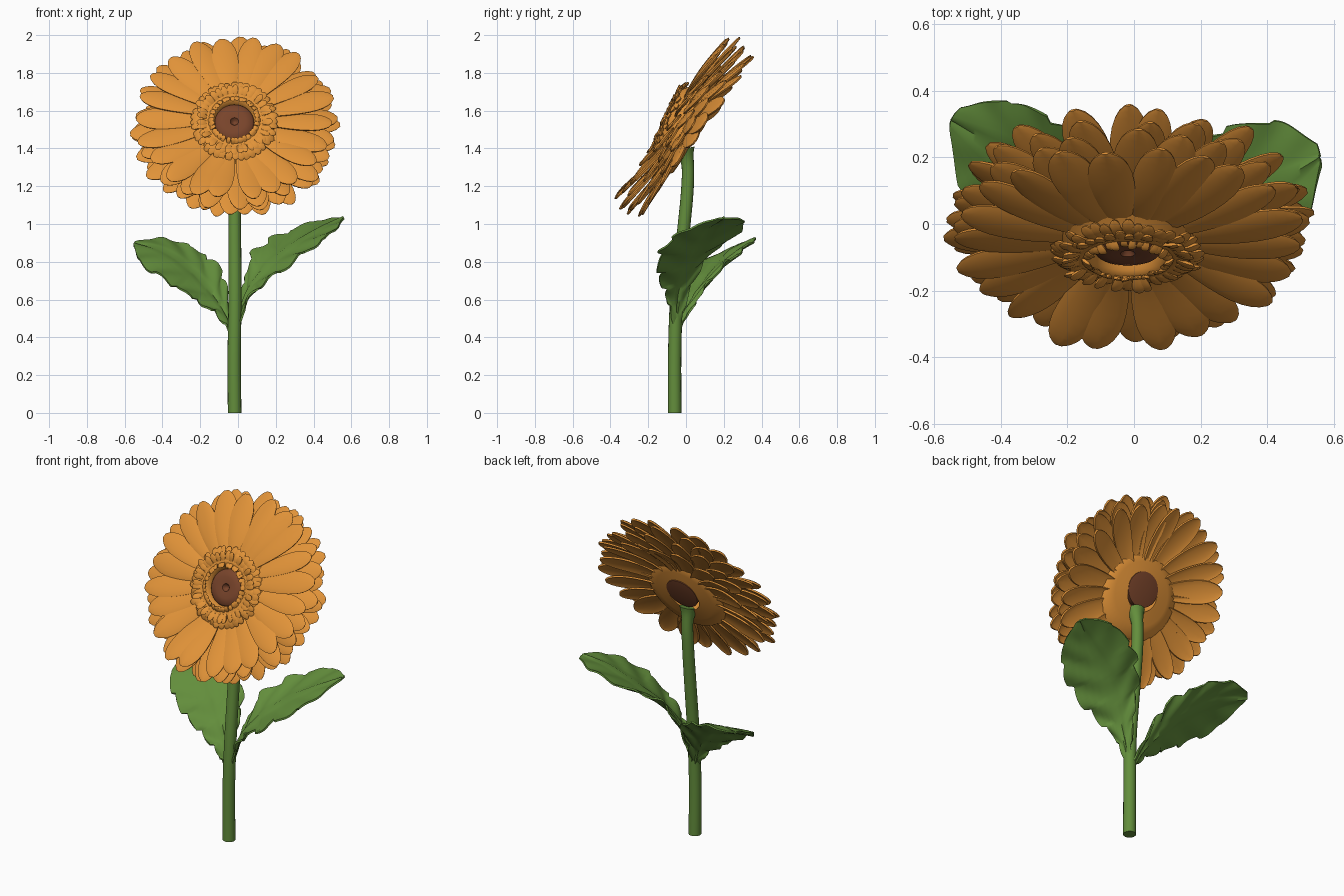
import bpy, bmesh, math, random
from mathutils import Vector, Matrix

random.seed(4)
if "Cube" in bpy.data.objects:
    bpy.data.objects.remove(bpy.data.objects["Cube"])


def material(name, colour):
    m = bpy.data.materials.new(name)
    m.use_nodes = True
    m.diffuse_color = (*colour, 1)
    bsdf = m.node_tree.nodes["Principled BSDF"]
    bsdf.inputs["Base Color"].default_value = (*colour, 1)
    bsdf.inputs["Roughness"].default_value = 0.8
    return m


ORANGE = material("petal orange", (0.75, 0.29, 0.04))
BROWN = material("centre brown", (0.19, 0.058, 0.024))
GREEN = material("leaf green", (0.125, 0.27, 0.045))

# The flower head leans back, its core a little less: local z is the way each faces
HEAD = Matrix.Translation((-0.015, -0.005, 1.51)) @ Matrix.Rotation(math.radians(55), 4, "X")
CORE = Matrix.Translation((-0.019, 0.002, 1.502)) @ Matrix.Rotation(math.radians(66), 4, "X")
REAR = CORE @ Matrix.Translation((0.004, 0.025, 0))


def add_grid(bm, rows, closed=False, caps=False):
    """Skin rows of points with quads."""
    vs = [[bm.verts.new(p) for p in row] for row in rows]
    n = len(vs[0])
    for a, b in zip(vs, vs[1:]):
        for i in range(n if closed else n - 1):
            j = (i + 1) % n
            bm.faces.new((a[i], a[j], b[j], b[i]))
    if caps:
        bm.faces.new(vs[0])
        bm.faces.new(vs[-1])


def finish(name, bm, mat, matrix=None, thickness=0, angle=50):
    bmesh.ops.recalc_face_normals(bm, faces=bm.faces)
    me = bpy.data.meshes.new(name)
    bm.to_mesh(me)
    bm.free()
    me.materials.append(mat)
    ob = bpy.data.objects.new(name, me)
    bpy.context.collection.objects.link(ob)
    if matrix:
        ob.matrix_world = matrix
    bpy.ops.object.select_all(action="DESELECT")
    ob.select_set(True)
    bpy.context.view_layer.objects.active = ob
    if thickness:
        mod = ob.modifiers.new("thickness", "SOLIDIFY")
        mod.thickness = thickness
        mod.offset = 0
        bpy.ops.object.modifier_apply(modifier=mod.name)
    bpy.ops.object.shade_smooth_by_angle(angle=math.radians(angle))


def lathe(name, profile, mat, matrix, closed_loop=False, steps=48):
    """Spin a (radius, height) profile about the local z axis."""
    if closed_loop:
        profile = profile + profile[:1]
    rows = [[(r * math.cos(k * math.tau / steps), r * math.sin(k * math.tau / steps), h)
             for k in range(steps)] for r, h in profile]
    bm = bmesh.new()
    add_grid(bm, rows, closed=True, caps=not closed_loop)
    bmesh.ops.remove_doubles(bm, verts=bm.verts, dist=0.0001)
    finish(name, bm, mat, matrix)


def spline(pts, s):
    """Smooth interpolation through points, s from 0 to 1."""
    p = [Vector(q) for q in pts]
    p = [2 * p[0] - p[1]] + p + [2 * p[-1] - p[-2]]
    x = s * (len(p) - 3)
    i = min(int(x), len(p) - 4)
    t = x - i
    a, b, c, d = p[i:i + 4]
    return b + 0.5 * t * (c - a + t * (2 * a - 5 * b + 4 * c - d + t * (3 * (b - c) + d - a)))


def petal(bm, angle, r0, r1, h0, h1, width, arch, lift, steps=10):
    """One cupped, round-tipped petal running out from radius r0 to r1."""
    rot = Matrix.Rotation(angle, 3, "Z")
    twist = random.uniform(-0.14, 0.14)
    rows = []
    for k in range(steps + 1):
        t = math.sin(k / steps * math.pi / 2)
        r = r0 + (r1 - r0) * t
        if t < 0.65:
            w = 0.45 + 0.55 * math.sin(t / 0.65 * math.pi / 2)
        else:
            w = math.sqrt(max(0.02, 1 - ((t - 0.65) / 0.35) ** 2))
        row = []
        for v in (-1, -0.55, 0, 0.55, 1):
            y = v * w * width / 2
            h = h0 + (h1 - h0) * t + arch * math.sin(math.pi * t)
            h += (0.013 * (1 - v * v) - 0.006 * (v == 0)) * w * width / 0.12 + y * twist
            # The base follows the steeper core, and side petals sweep back a little
            h += lift * r * math.sin(angle) * (1 - t) ** 1.5
            h -= 0.04 * abs(r1 - r0) * (t * math.cos(angle)) ** 2
            row.append(rot @ Vector((r, y, h)))
        rows.append(row)
    add_grid(bm, rows)


def petal_ring(name, matrix, count, r0, r1, h0, h1, width, arch, phase, jitter, lift=0.0):
    bm = bmesh.new()
    for k in range(count):
        a = (k + phase + random.uniform(-0.2, 0.2)) * math.tau / count
        reach = r1 + (r1 - r0) * random.uniform(-0.06, 0.03)
        petal(bm, a, r0, reach, h0, h1 + random.uniform(-jitter, jitter),
              width * random.uniform(0.87, 1.1), arch, lift)
    finish(name, bm, ORANGE, matrix, thickness=0.01)


# Ray petals, front layer to back layer
petal_ring("petals_front", HEAD, 22, 0.17, 0.53, 0.06, 0.077, 0.125, 0.0, 0.0, 0.013, 0.2)
petal_ring("petals_upper_middle", HEAD, 22, 0.15, 0.548, 0.032, 0.034, 0.125, 0.0, 0.5, 0.014, 0.2)
petal_ring("petals_lower_middle", HEAD, 22, 0.14, 0.548, 0.0, -0.018, 0.125, 0.0, 0.25, 0.014, 0.2)
petal_ring("petals_back", HEAD, 22, 0.13, 0.528, -0.032, -0.072, 0.125, 0.008, 0.7, 0.013, 0.2)

# Raised collar that carries the florets and closes the back of the head
lathe("flower_collar", [(0.1, 0.06), (0.112, 0.105), (0.135, 0.12), (0.16, 0.12), (0.19, 0.1),
                        (0.215, 0.075), (0.26, 0.05), (0.27, 0.01), (0.24, -0.03), (0.18, -0.042),
                        (0.1, -0.052)], ORANGE, CORE, closed_loop=True)

# Small ruffled florets around the collar
petal_ring("florets_outer", CORE, 40, 0.16, 0.228, 0.105, 0.1, 0.036, 0.008, 0.0, 0.015)
petal_ring("florets_middle", CORE, 38, 0.145, 0.2, 0.112, 0.124, 0.03, 0.004, 0.4, 0.013)
petal_ring("florets_inner", CORE, 34, 0.14, 0.11, 0.108, 0.128, 0.022, 0.006, 0.0, 0.01)

# Brown centre at the front, and its matching disc at the back
lathe("flower_centre", [(0.004, 0.08), (0.014, 0.086), (0.022, 0.1), (0.06, 0.104), (0.095, 0.096),
                        (0.104, 0.085), (0.104, 0.02), (0.004, 0.02)], BROWN, CORE)
lathe("centre_back", [(0.004, -0.02), (0.1, -0.02), (0.1, -0.054), (0.06, -0.06), (0.004, -0.06)],
      BROWN, REAR)

# Stem: a gently bent tube, flared under the flower
path = [(-0.018, -0.06, 0), (-0.02, -0.06, 0.3), (-0.016, -0.05, 0.6), (-0.017, -0.02, 0.9),
        (-0.018, 0.005, 1.15), (-0.016, 0.01, 1.3), (-0.015, -0.008, 1.4)]
rows = []
for k in range(31):
    s = k / 30
    c = spline(path, s)
    t = (spline(path, min(1, s + 0.01)) - spline(path, max(0, s - 0.01))).normalized()
    if k == 0:
        t = Vector((0, 0, 1))
    side = Vector((1, 0, 0))
    out = t.cross(side).normalized()
    r = 0.036 - 0.004 * s + 0.022 * max(0, (s - 0.82) / 0.18) ** 2
    rows.append([c + r * (math.cos(a) * side + math.sin(a) * out)
                 for a in (i * math.tau / 16 for i in range(16))])
bm = bmesh.new()
add_grid(bm, rows, closed=True, caps=True)
finish("stem", bm, GREEN)


def leaf(name, front, rib, back, steps=70):
    """Broad leaf spanned between two toothed edges and a midrib."""
    rows = []
    for k in range(steps + 1):
        s = k / steps
        f, m, b = (spline(c, s) for c in (front, rib, back))
        normal = (f - m).cross(spline(rib, min(1, s + 0.02)) - spline(rib, s - 0.02 if s > 0.9 else s))
        normal = normal.normalized() if normal.length > 1e-7 else Vector((0, 0, 1))
        row = []
        for i in range(-6, 7):
            v = i / 6
            # Teeth fade out toward the rounded tip
            notch = ((s * 7 + (0.4 if v > 0 else 0)) % 1) ** 2 * max(0, 0.42 - 0.46 * s)
            u = v * (1 - notch)
            p = f * (u * (u - 1) / 2) + m * (1 - u * u) + b * (u * (u + 1) / 2)
            wave = 0.011 * min(1, 4 * s) * abs(v) * math.sin(s * 34 - abs(v) * 5)
            row.append(p + normal * (wave * (1 - s ** 4) + 0.008 * (i == 0)))
        rows.append(row)
    bm = bmesh.new()
    add_grid(bm, rows)
    finish(name, bm, GREEN, thickness=0.01)


leaf("leaf_left",
     [(0.01, -0.07, 0.47), (0.065, -0.11, 0.62), (0.2, -0.155, 0.73), (0.38, -0.14, 0.86),
      (0.51, -0.01, 0.965), (0.56, 0.17, 1.03)],
     [(0, -0.05, 0.46), (0.05, -0.04, 0.63), (0.15, 0.01, 0.77), (0.28, 0.08, 0.88),
      (0.43, 0.13, 0.97), (0.56, 0.2, 1.03)],
     [(-0.01, -0.03, 0.47), (0.03, 0.04, 0.69), (0.08, 0.14, 0.86), (0.22, 0.27, 0.945),
      (0.42, 0.31, 1.015), (0.55, 0.24, 1.03)])
leaf("leaf_right",
     [(-0.04, -0.06, 0.41), (-0.1, -0.06, 0.5), (-0.22, -0.06, 0.59), (-0.37, -0.04, 0.69),
      (-0.51, 0.07, 0.785), (-0.55, 0.26, 0.88)],
     [(-0.02, -0.05, 0.41), (-0.07, -0.015, 0.53), (-0.15, 0.055, 0.65), (-0.26, 0.135, 0.765),
      (-0.4, 0.22, 0.86), (-0.55, 0.31, 0.9)],
     [(-0.01, -0.04, 0.43), (-0.05, 0.07, 0.61), (-0.09, 0.19, 0.775), (-0.22, 0.305, 0.865),
      (-0.38, 0.37, 0.92), (-0.52, 0.35, 0.91)])
